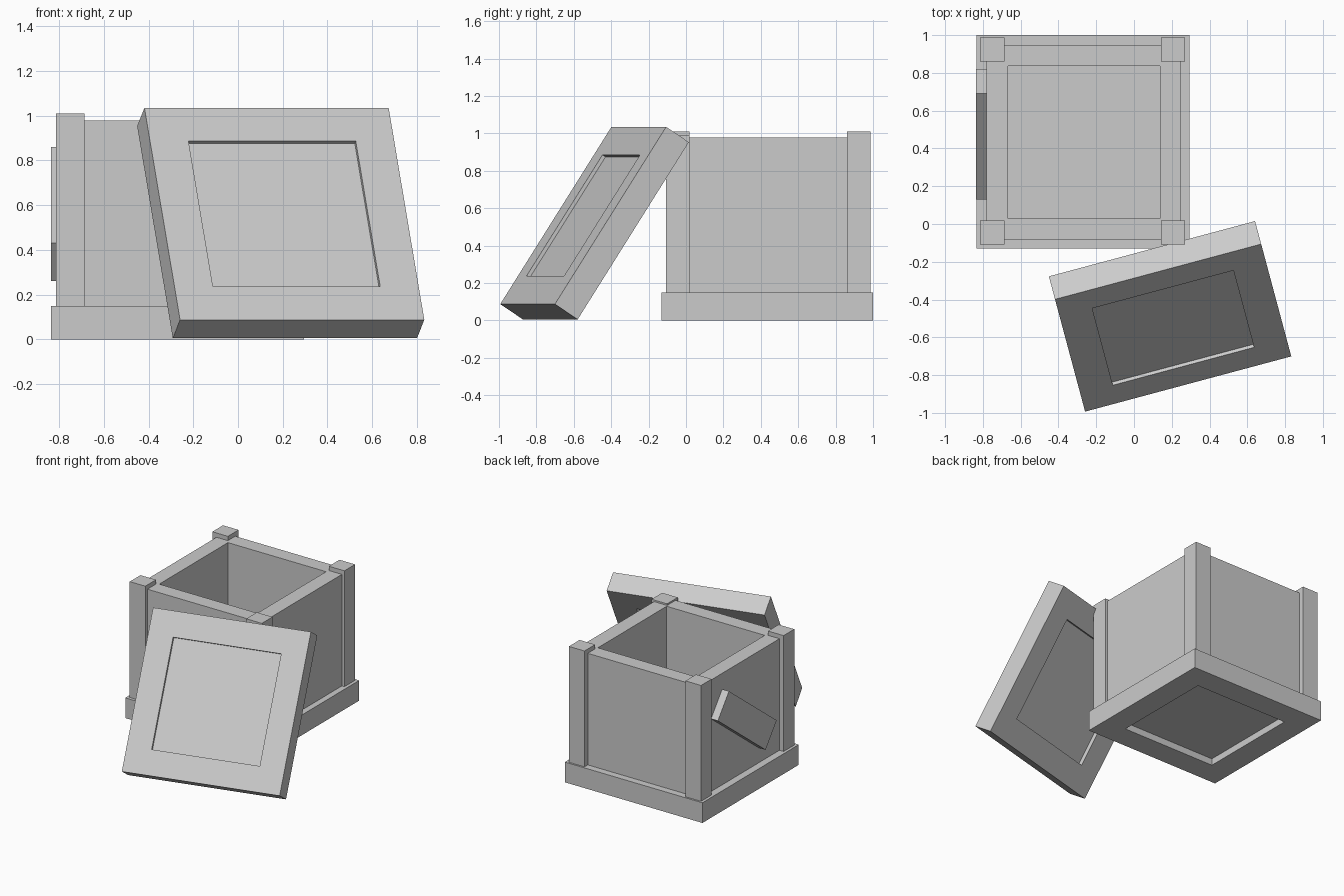
import bpy
import bmesh
from math import radians
from mathutils import Matrix, Vector

cube = bpy.data.objects.get("Cube")
if cube:
    bpy.data.objects.remove(cube, do_unlink=True)

# One plain grey for everything
GREY = (0.6, 0.6, 0.6, 1.0)
grey = bpy.data.materials.new("plain grey")
grey.use_nodes = True
grey.diffuse_color = GREY
grey.node_tree.nodes["Principled BSDF"].inputs["Base Color"].default_value = GREY


def box(name, size, location, rotation=None, recesses=()):
    """Box with optional recesses, each given as (z direction, rim width, depth)."""
    bm = bmesh.new()
    bmesh.ops.create_cube(bm, size=1)
    bmesh.ops.scale(bm, vec=size, verts=bm.verts)
    for side, rim, depth in recesses:
        bm.normal_update()
        face = max(bm.faces, key=lambda f: f.calc_center_median().z * side)
        bmesh.ops.inset_region(bm, faces=[face], thickness=rim, use_even_offset=True)
        # A second ring of faces becomes the upright walls of the recess
        bmesh.ops.inset_region(bm, faces=[face], thickness=0.0)
        bmesh.ops.translate(bm, verts=face.verts, vec=(0, 0, -side * depth))
    bmesh.ops.recalc_face_normals(bm, faces=bm.faces)
    mesh = bpy.data.meshes.new(name)
    bm.to_mesh(mesh)
    bm.free()
    mesh.materials.append(grey)
    obj = bpy.data.objects.new(name, mesh)
    bpy.context.collection.objects.link(obj)
    obj.matrix_world = Matrix.Translation(location) @ (rotation or Matrix())
    return obj


SIDE, THICK, RIM = 1.13, 0.15, 0.178
CX, CY = -0.27, 0.435

# Base slab, hollowed underneath
box("base", (SIDE, SIDE, THICK), (CX, CY, THICK / 2), recesses=[(-1, RIM, 0.05)])

# Open crate body
box("body", (1.03, 1.03, 0.83), (CX + 0.005, CY - 0.002, 0.563),
    recesses=[(1, 0.112, 0.78)])

# Corner posts: the one under the lid stands a little lower
for x, x_name in ((-0.75, "right"), (0.207, "left")):
    for y, y_name in ((-0.045, "front"), (0.924, "back")):
        top = 0.99 if (x_name, y_name) == ("left", "front") else 1.01
        box(f"{y_name}_{x_name}_post", (0.128, 0.125, top - THICK),
            (x, y, (top + THICK) / 2))

# Slanted plank on the side wall
box("side_plank", (0.06, 0.706, 0.214), (-0.806, 0.475, 0.56),
    Matrix.Rotation(radians(37.5), 4, "X"))

# Lid leaning on the front, hollowed on both faces
lean = Matrix.Rotation(radians(15), 4, "Z") @ Matrix.Rotation(radians(57), 4, "X")
box("lid", (SIDE, SIDE, THICK), Vector((0.191, -0.489, 0.52)), lean,
    recesses=[(1, RIM, 0.02), (-1, RIM, 0.03)])
